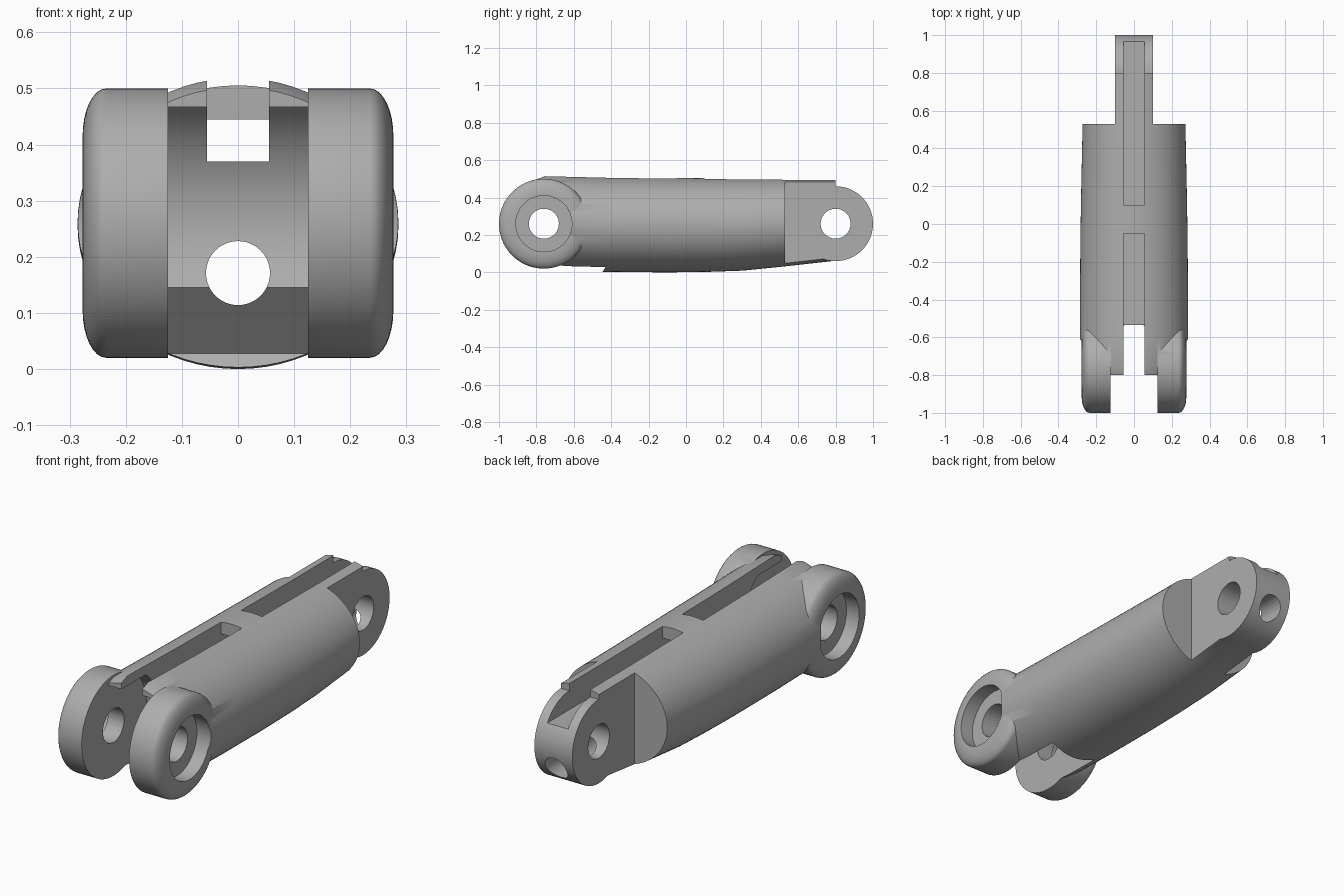
import bpy, bmesh, math
from mathutils import Vector

if "Cube" in bpy.data.objects:
    bpy.data.objects.remove(bpy.data.objects["Cube"])

metal = bpy.data.materials.new("light_grey")
metal.diffuse_color = (0.42, 0.42, 0.42, 1)
metal.use_nodes = True
metal.node_tree.nodes["Principled BSDF"].inputs["Base Color"].default_value = metal.diffuse_color

PIN_Y, TIP_Y, AXIS_Z = -0.76, 0.8, 0.26


def loft(name, rings):
    """Closed solid skinned through rings of equal point count."""
    bm = bmesh.new()
    vr = [[bm.verts.new(p) for p in ring] for ring in rings]
    n = len(vr[0])
    for a, b in zip(vr, vr[1:]):
        for i in range(n):
            j = (i + 1) % n
            bm.faces.new((a[i], a[j], b[j], b[i]))
    bm.faces.new(vr[0])
    bm.faces.new(vr[-1])
    bmesh.ops.recalc_face_normals(bm, faces=bm.faces)
    me = bpy.data.meshes.new(name)
    bm.to_mesh(me)
    bm.free()
    me.materials.append(metal)
    ob = bpy.data.objects.new(name, me)
    bpy.context.collection.objects.link(ob)
    return ob


def prism(name, profile, x0, x1):
    """Extrude a (y, z) profile along x."""
    return loft(name, [[(x, y, z) for y, z in profile] for x in (x0, x1)])


def box(name, x0, x1, y0, y1, z0, z1):
    return prism(name, [(y0, z0), (y1, z0), (y1, z1), (y0, z1)], x0, x1)


def circle(cy, r, n=72, cz=AXIS_Z):
    return [(cy + r * math.cos(2 * math.pi * i / n),
             cz + r * math.sin(2 * math.pi * i / n)) for i in range(n)]


def combine(target, tool, op):
    m = target.modifiers.new(op, 'BOOLEAN')
    m.operation, m.object, m.solver = op, tool, 'EXACT'
    bpy.context.view_layer.objects.active = target
    bpy.ops.object.modifier_apply(modifier=m.name)
    bpy.data.objects.remove(tool)


# Barrel: elliptical sections given as (y, half width, bottom, top)
sections = [(-0.8, 0.272, 0.025, 0.502), (-0.755, 0.28, 0.015, 0.519),
            (-0.6, 0.286, 0.006, 0.515), (-0.4, 0.286, 0.002, 0.51),
            (-0.1, 0.284, 0.0, 0.506), (0.1, 0.281, 0.002, 0.504),
            (0.3, 0.277, 0.009, 0.502), (0.53, 0.272, 0.032, 0.5),
            (0.8, 0.262, 0.062, 0.5)]
rings = []
for y, a, lo, hi in sections:
    ts = [2 * math.pi * i / 72 for i in range(72)]
    rings.append([(a * math.cos(t), y, (lo + hi) / 2 + (hi - lo) / 2 * math.sin(t))
                  for t in ts])
body = loft("finger_segment", rings)

# Narrow the rear into a tongue and round its tip
for s in (-1, 1):
    combine(body, box("rear_cut", s * 0.1, s * 0.5, 0.53, 1.2, -0.2, 0.8), 'DIFFERENCE')
combine(body, prism("tongue_tip", circle(TIP_Y, 0.2), -0.1, 0.1), 'UNION')

# Swing clearance between the front lugs
arc = []
for i in range(25):
    t = math.radians(56 - i * (56 + 27.4) / 24)
    arc.append((PIN_Y + 0.25 * math.cos(t), AXIS_Z + 0.25 * math.sin(t)))
gap = [(-1.2, 0.467)] + arc + [(-0.43, 0.028), (-0.46, -0.02), (-0.46, -0.1), (-1.2, -0.1)]
combine(body, prism("lug_gap", gap, -0.125, 0.125), 'DIFFERENCE')

# Front lugs: discs with a rounded outer rim
for s in (-1, 1):
    prof = [(0.125, 0.24)]
    for i in range(9):
        t = math.pi / 2 * i / 8
        prof.append((0.235 + 0.042 * math.sin(t), 0.155 + 0.085 * math.cos(t)))
    lug = loft("lug", [[(s * x, y, z) for y, z in circle(PIN_Y, r)] for x, r in prof])
    combine(body, lug, 'UNION')
    combine(body, prism("counterbore", circle(PIN_Y, 0.15), s * 0.21, s * 0.4), 'DIFFERENCE')

# Pin holes across the front and rear
for y in (PIN_Y, TIP_Y):
    combine(body, prism("pin_hole", circle(y, 0.08, 48), -0.5, 0.5), 'DIFFERENCE')

# Top channel, leaving a bridge across the middle
for y0, y1, z1 in ((-1.2, -0.05, 0.8), (-0.1, 0.15, 0.445), (0.1, 1.2, 0.8)):
    combine(body, box("channel", -0.055, 0.055, y0, y1, 0.37, z1), 'DIFFERENCE')

# Lengthwise bore under the channel
bore = [[(x, y, z) for x, z in circle(0, 0.057, 48, 0.171)] for y in (-0.9, 1.2)]
combine(body, loft("bore", bore), 'DIFFERENCE')

# Smooth shading with crisp machined edges
bpy.ops.object.select_all(action='DESELECT')
body.select_set(True)
bpy.context.view_layer.objects.active = body
bpy.ops.object.shade_smooth_by_angle(angle=math.radians(30))
